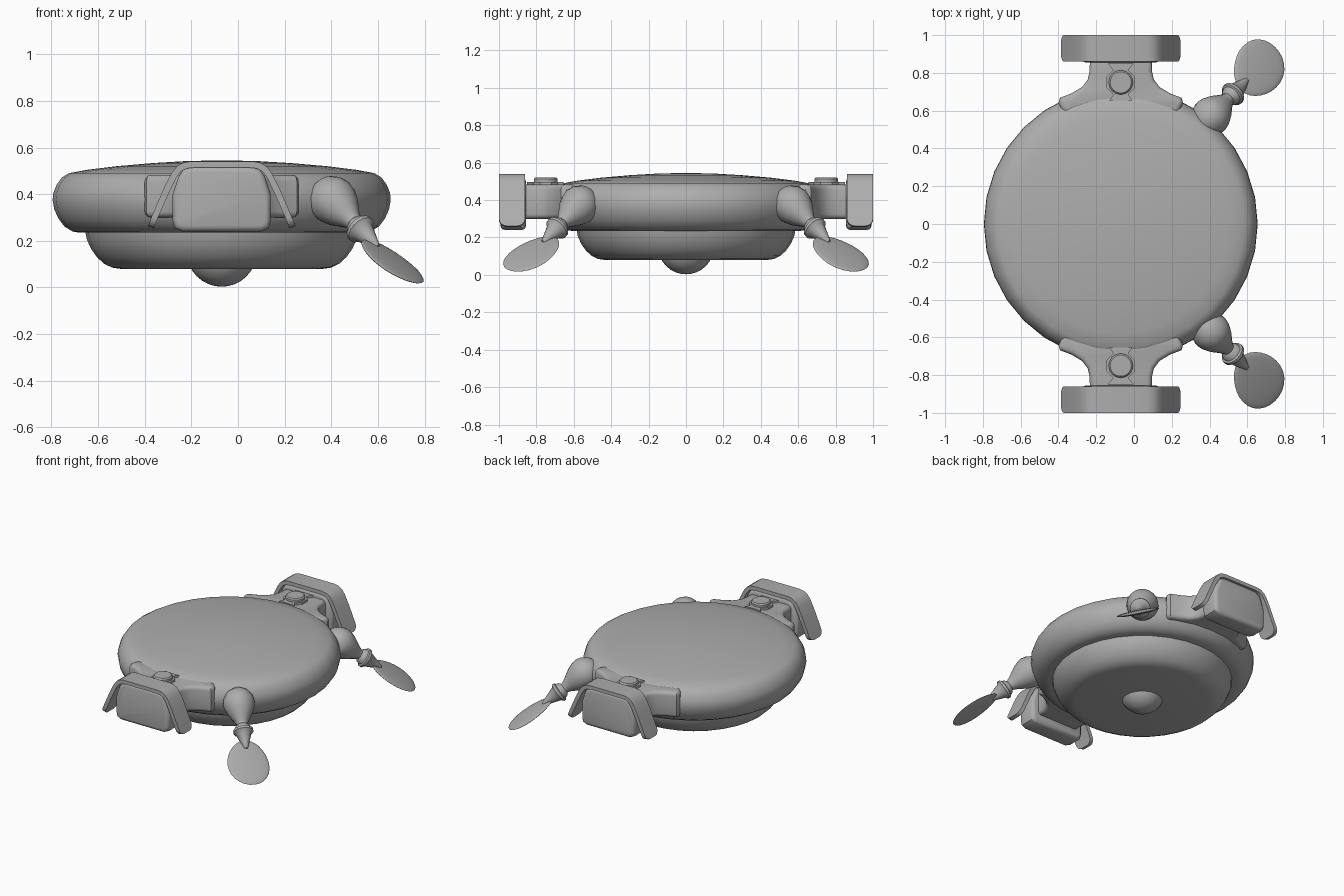
import bpy, bmesh, math
from mathutils import Vector, Matrix

if "Cube" in bpy.data.objects:
    bpy.data.objects.remove(bpy.data.objects["Cube"])

CX = -0.07  # centre of the round body
grey = bpy.data.materials.new("grey")
grey.diffuse_color = (0.42, 0.42, 0.42, 1)
grey.use_nodes = True
grey.node_tree.nodes["Principled BSDF"].inputs["Base Color"].default_value = grey.diffuse_color


def finish(name, bm, angle=35):
    bmesh.ops.recalc_face_normals(bm, faces=bm.faces)
    me = bpy.data.meshes.new(name)
    bm.to_mesh(me)
    bm.free()
    ob = bpy.data.objects.new(name, me)
    bpy.context.collection.objects.link(ob)
    me.materials.append(grey)
    bpy.ops.object.select_all(action='DESELECT')
    ob.select_set(True)
    bpy.context.view_layer.objects.active = ob
    bpy.ops.object.shade_smooth_by_angle(angle=math.radians(angle))
    return ob


def lathe(name, profile, origin, axis=(0, 0, 1), steps=32, angle=35):
    """Spin (radius, distance) points round an axis."""
    bm = bmesh.new()
    vs = [bm.verts.new((r, 0, d)) for r, d in profile]
    es = [bm.edges.new(p) for p in zip(vs, vs[1:])]
    bmesh.ops.spin(bm, geom=vs + es, cent=(0, 0, 0), axis=(0, 0, 1),
                   angle=math.tau, steps=steps)
    bmesh.ops.remove_doubles(bm, verts=bm.verts, dist=1e-4)
    rot = Vector((0, 0, 1)).rotation_difference(Vector(axis)).to_matrix().to_4x4()
    bm.transform(Matrix.Translation(origin) @ rot)
    return finish(name, bm, angle)


def prism(points, plane, lo, hi):
    """Extrude an outline: 'xz' along y, 'xy' along z."""
    bm = bmesh.new()
    put = (lambda a, b, d: (a, d, b)) if plane == 'xz' else (lambda a, b, d: (a, b, d))
    f = bm.faces.new([bm.verts.new(put(a, b, lo)) for a, b in points])
    r = bmesh.ops.extrude_face_region(bm, geom=[f])
    move = Vector(put(0, 0, hi - lo))
    bmesh.ops.translate(bm, vec=move,
                        verts=[v for v in r['geom'] if isinstance(v, bmesh.types.BMVert)])
    bmesh.ops.recalc_face_normals(bm, faces=bm.faces)
    return bm


def bevel(bm, edges, width, segs=3):
    bmesh.ops.bevel(bm, geom=edges, offset=width, offset_type='OFFSET',
                    segments=segs, profile=0.5, affect='EDGES', clamp_overlap=True)


def both(half):
    """Mirror a right-hand half outline into a closed one."""
    return half + [(-x, b) for x, b in reversed(half)]


def place(name, bm, s):
    """Put a part built at +y on the chosen side."""
    bm.transform(Matrix.Translation((CX, 0, 0)) @ Matrix.Diagonal((1, s, 1, 1)))
    return finish(name, bm)


# Round body, lower bowl and belly dome
lathe("body", [(0, .545), (.15, .542), (.3, .533), (.45, .52), (.58, .504), (.655, .49),
               (.685, .472), (.708, .44), (.722, .405), (.725, .375), (.718, .335),
               (.70, .295), (.675, .262), (.64, .24), (.61, .235), (0, .235)], (CX, 0, 0))
lathe("lower_bowl", [(0, .24), (.585, .24), (.578, .205), (.56, .165), (.535, .13),
                     (.505, .102), (.47, .085), (.435, .08), (0, .08)], (CX, 0, 0))
lathe("belly_dome", [(.15 * math.sin(i * math.pi / 16), -.15 * math.cos(i * math.pi / 16))
                     for i in range(9)], (CX, 0, .153))

for s, side in ((-1, "front"), (1, "back")):
    # Flared mount growing out of the rim
    bm = prism(both([(.30, .58), (.33, .64), (.322, .668), (.26, .692), (.205, .725),
                     (.175, .765), (.165, .81), (.163, .90)]), 'xy', .30, .482)
    bevel(bm, [e for e in bm.edges if abs(e.verts[0].co.z - e.verts[1].co.z) < 1e-5], .025)
    place(side + "_mount", bm, s)

    # Arched guard with rounded leg ends
    outer = [(.317, .262), (.30, .305), (.25, .42), (.218, .485), (.195, .517),
             (.168, .534), (.135, .54)]
    inner = [(.115, .514), (.152, .510), (.175, .497), (.195, .47), (.225, .408),
             (.275, .295), (.290, .255)]
    outline = outer + [(-x, z) for x, z in reversed(outer)] \
        + [(-x, z) for x, z in reversed(inner)] + inner
    bm = prism(outline, 'xz', .86, 1.0)
    bevel(bm, [e for e in bm.edges if all(v.co.z < .28 for v in e.verts)
               and abs(e.verts[0].co.y - e.verts[1].co.y) < 1e-5], .05, 5)
    place(side + "_guard", bm, s)

    # Rounded block inside the guard
    bm = prism(both([(.17, .24), (.202, .255), (.21, .285), (.21, .40), (.185, .475),
                     (.165, .505), (.13, .52)]), 'xz', .855, .992)
    bevel(bm, [e for e in bm.edges if abs(e.verts[0].co.y - e.verts[1].co.y) < 1e-5], .025)
    place(side + "_block", bm, s)

    # Hourglass plate and round knob on the mount
    bm = prism(both([(.06, .655), (.04, .685), (.075, .72), (.075, .78), (.04, .815),
                     (.07, .85)]), 'xy', .46, .497)
    place(side + "_plate", bm, s)
    lathe(side + "_knob", [(0, .44), (.064, .44), (.064, .512), (.056, .52), (0, .52)],
          (CX, s * .75, 0))

    # Shoulder ball, neck and pointed joint along one axis
    start = Vector((.405, s * .568, .375))
    axis = (Vector((.60, s * .765, .172)) - start).normalized()
    lathe(side + "_shoulder", [(0, -.105), (.04, -.097), (.075, -.072), (.097, -.035),
                               (.104, 0), (.1, .03), (.085, .07), (.062, .11), (.042, .145),
                               (.034, .165), (.034, .19), (0, .19)], start, axis, 20)
    lathe(side + "_joint", [(0, .165), (.034, .165), (.05, .18), (.055, .197), (.066, .202),
                            (.066, .218), (.05, .232), (.03, .29), (.012, .34), (0, .345)],
          start, axis, 16)

    # Flat egg-shaped paddle
    n = Vector((.58, s * .33, 1)).normalized()
    u = Vector((1, s, 0))
    u = (u - n * u.dot(n)).normalized()
    w = n.cross(u)
    bm = bmesh.new()
    bmesh.ops.create_uvsphere(bm, u_segments=28, v_segments=12, radius=1)
    for v in bm.verts:
        a, b, c = v.co
        v.co = Vector((.657, s * .822, .112)) + u * (.172 * a) \
            + w * (.14 * b * (1 + .12 * a)) + n * (.014 * c)
    finish(side + "_paddle", bm, 60)
